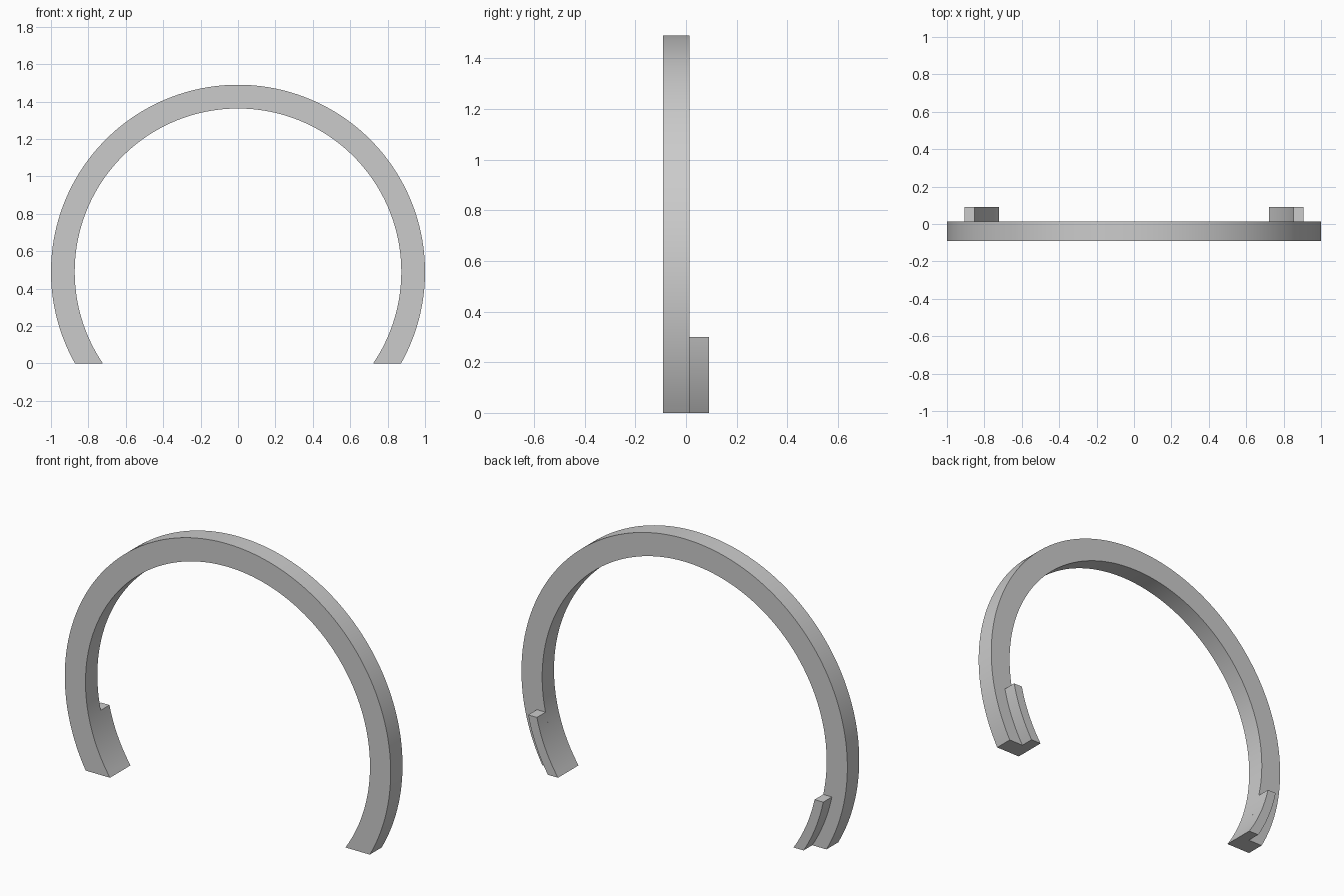
import bpy
import bmesh
import math

cube = bpy.data.objects.get("Cube")
if cube:
    bpy.data.objects.remove(cube, do_unlink=True)

CENTRE_Z = 0.49
OUTER, INNER, TAB_OUTER = 1.0, 0.873, 0.925
FRONT, SEAM, BACK = -0.09, 0.014, 0.09
TAB_TOP = 0.3

grey = bpy.data.materials.new("plain grey")
grey.use_nodes = True
colour = (0.6, 0.6, 0.6, 1)
grey.diffuse_color = colour
grey.node_tree.nodes["Principled BSDF"].inputs["Base Color"].default_value = colour


def angle_at(radius, z):
    """Angle on the right-hand half of a circle at the given height."""
    return math.asin((z - CENTRE_Z) / radius)


def arc_band(name, r_in, r_out, y0, y1, end_angle, steps, side=1):
    """Curved bar with a level foot on the ground; end_angle(r) ends each arc."""
    bm = bmesh.new()
    rows = []
    for i in range(steps + 1):
        row = []
        for r in (r_in, r_out):
            start = angle_at(r, 0)
            a = start + (end_angle(r) - start) * i / steps
            row.append(bm.verts.new((side * r * math.cos(a), y0,
                                     CENTRE_Z + r * math.sin(a))))
        rows.append(row)
    faces = [bm.faces.new((a[0], a[1], b[1], b[0])) for a, b in zip(rows, rows[1:])]
    extruded = bmesh.ops.extrude_face_region(bm, geom=faces, use_keep_orig=True)
    moved = [v for v in extruded["geom"] if isinstance(v, bmesh.types.BMVert)]
    bmesh.ops.translate(bm, verts=moved, vec=(0, y1 - y0, 0))
    bmesh.ops.recalc_face_normals(bm, faces=bm.faces)
    mesh = bpy.data.meshes.new(name)
    bm.to_mesh(mesh)
    bm.free()
    mesh.materials.append(grey)
    obj = bpy.data.objects.new(name, mesh)
    bpy.context.collection.objects.link(obj)
    bpy.ops.object.select_all(action="DESELECT")
    obj.select_set(True)
    bpy.context.view_layer.objects.active = obj
    bpy.ops.object.shade_smooth_by_angle(angle=math.radians(30))
    return obj


# Main open ring, cut level at the ground
arc_band("open_ring", INNER, OUTER, FRONT, SEAM,
         lambda r: math.pi - angle_at(r, 0), 128)

# Stepped tabs behind both ends, flush with the inner wall
for name, side in (("left_tab", 1), ("right_tab", -1)):
    arc_band(name, INNER, TAB_OUTER, SEAM, BACK,
             lambda r: angle_at(r, TAB_TOP), 16, side)
